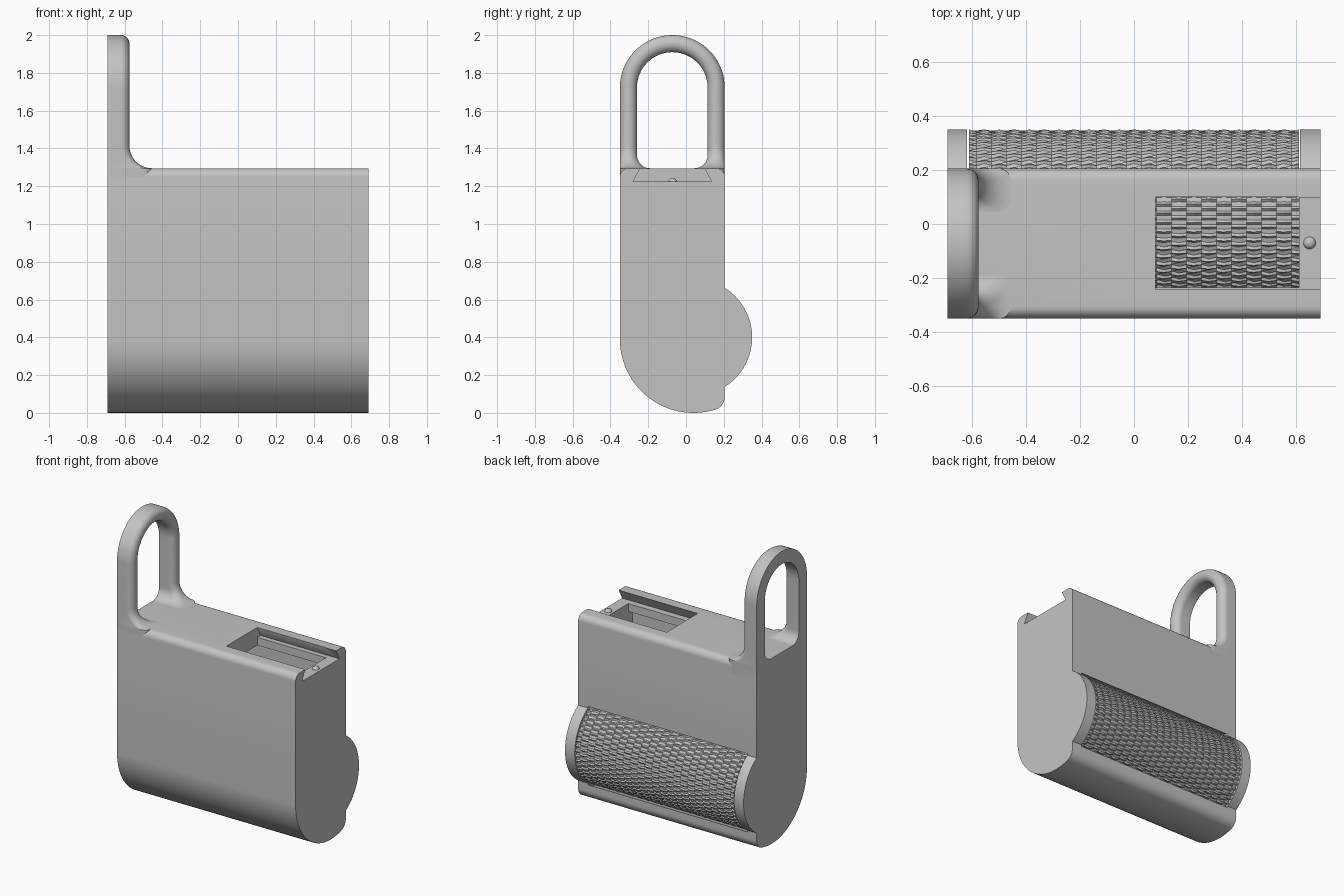
import bpy, bmesh
from math import sin, cos, pi, radians, sqrt

if "Cube" in bpy.data.objects:
    bpy.data.objects.remove(bpy.data.objects["Cube"])

grey = bpy.data.materials.new("plain_grey")
grey.use_nodes = True
colour = (0.55, 0.55, 0.55, 1)
grey.diffuse_color = colour
grey.node_tree.nodes["Principled BSDF"].inputs["Base Color"].default_value = colour

END = 0.69                      # half length of the body
ROLL_Y, ROLL_Z = 0.04, 0.40     # roller axis
TOP = 1.295                     # top of the body


def arc(cy, cz, r, a0, a1, n):
    return [(cy + r * cos(radians(a0 + (a1 - a0) * i / n)),
             cz + r * sin(radians(a0 + (a1 - a0) * i / n))) for i in range(n + 1)]


def loft(name, rings):
    """Skin a list of equal rings of points and close both ends."""
    bm = bmesh.new()
    rows = [[bm.verts.new(p) for p in ring] for ring in rings]
    n = len(rows[0])
    for a, b in zip(rows, rows[1:]):
        for i in range(n):
            j = (i + 1) % n
            bm.faces.new((a[i], a[j], b[j], b[i]))
    bm.faces.new(rows[0])
    bm.faces.new(rows[-1])
    bmesh.ops.recalc_face_normals(bm, faces=bm.faces)
    mesh = bpy.data.meshes.new(name)
    bm.to_mesh(mesh)
    bm.free()
    mesh.materials.append(grey)
    ob = bpy.data.objects.new(name, mesh)
    bpy.context.collection.objects.link(ob)
    return ob


def prism(name, outline, x0, x1):
    return loft(name, [[(x, y, z) for y, z in outline] for x in (x0, x1)])


def box(name, x0, x1, y0, y1, z0, z1):
    return prism(name, [(y0, z0), (y1, z0), (y1, z1), (y0, z1)], x0, x1)


def combine(ob, tool, operation):
    """Apply a boolean and discard the tool."""
    mod = ob.modifiers.new("cut", 'BOOLEAN')
    mod.operation, mod.solver, mod.object = operation, 'EXACT', tool
    bpy.context.view_layer.update()
    result = bpy.data.meshes.new_from_object(
        ob.evaluated_get(bpy.context.evaluated_depsgraph_get()))
    ob.modifiers.clear()
    ob.data = result
    bpy.data.objects.remove(tool)


def smooth(ob):
    bpy.ops.object.select_all(action='DESELECT')
    ob.select_set(True)
    bpy.context.view_layer.objects.active = ob
    bpy.ops.object.shade_smooth_by_angle(angle=radians(30))


# Body: rounded front bottom, small back lip, rounded top edges
profile = (arc(0.04, 0.39, 0.39, 180, 287.3, 40)
           + arc(0.135, 0.0845, 0.07, 287.3, 360, 12)[1:]
           + arc(0.16, 1.25, 0.045, 0, 90, 8)
           + arc(-0.305, 1.25, 0.045, 90, 180, 8))
body = prism("body", profile, -END, END)

# Round end cheeks, then the roller bay between them
combine(body, prism("cheeks", arc(ROLL_Y, ROLL_Z, 0.31, 0, 357, 119), -END, END), 'UNION')
combine(body, prism("roller_bay", arc(ROLL_Y, ROLL_Z, 0.319, 0, 357, 119), -0.617, 0.615),
        'DIFFERENCE')

# Collecting bin, its opening, and the dovetail track for a sliding lid
combine(body, box("bin", -0.61, 0.61, -0.28, 0.135, 0.42, 1.17), 'DIFFERENCE')
combine(body, box("opening", 0.08, 0.61, -0.235, 0.10, 1.1, 1.4), 'DIFFERENCE')
track = [(-0.28, 1.225), (0.135, 1.225), (0.095, TOP + 0.005), (-0.24, TOP + 0.005)]
combine(body, prism("lid_track", track, 0.08, 0.75), 'DIFFERENCE')
smooth(body)

# Handle: half-round loop whose feet flare into the body
MID, RAD, HALF, SPRING = -0.0725, 0.2325, 0.045, 1.7225
FLARE, CORNER = 0.12, 0.07


def handle_ring(side, up, z, flare=0.0, grow=0.0):
    front = -0.575 + flare - HALF
    section = [(-END, HALF)]
    section += [(front + u, v) for u, v in arc(0, 0, HALF, 90, 0, 8)]
    section += [(front + u, v - grow - 0.0005) for u, v in arc(0, 0, HALF, 0, -90, 8)]
    section += [(-END, -HALF - grow)]
    return [(x, MID + side * (RAD + n), z + up * (RAD + n)) for x, n in section]


def post(side):
    rings = [handle_ring(side, 0, 1.2, FLARE, CORNER)]
    for k in range(13):
        a = radians(90 * k / 12)
        z = TOP + FLARE * (1 - cos(a))
        d = min(CORNER, max(0, TOP + CORNER - z))
        rings.append(handle_ring(side, 0, z, FLARE * (1 - sin(a)),
                                 CORNER - sqrt(CORNER ** 2 - d ** 2)))
    return rings


arch = [handle_ring(c, s, SPRING) for c, s in arc(0, 0, 1, 0, 180, 40)]
handle = loft("handle", post(1) + arch + post(-1)[::-1])
smooth(handle)

# Roller: cylinder with a knurl of long diamond pads
PADS_X, PADS_ROUND, STEP = 11, 56, 4
count_x, count_round = PADS_X * STEP, PADS_ROUND * STEP
rings = []
for i in range(count_x + 1):
    ring = []
    for j in range(count_round):
        u, v, t = i * pi / STEP, j * pi / STEP, 2 * pi * j / count_round
        r = 0.294 + 0.016 * sqrt(abs(sin(u + v) * sin(u - v)))
        ring.append((-0.61 + 1.22 * i / count_x, ROLL_Y + r * cos(t), ROLL_Z + r * sin(t)))
    rings.append(ring)
loft("roller", rings)

# Lid catch: small bump on the track floor
bump = loft("lid_catch", [[(0.65 + r * cos(k * pi / 8), -0.07 + r * sin(k * pi / 8), 1.22 + h)
                           for k in range(16)]
                          for r, h in ((0.024, 0), (0.022, 0.01), (0.015, 0.018), (0.006, 0.022))])
smooth(bump)
